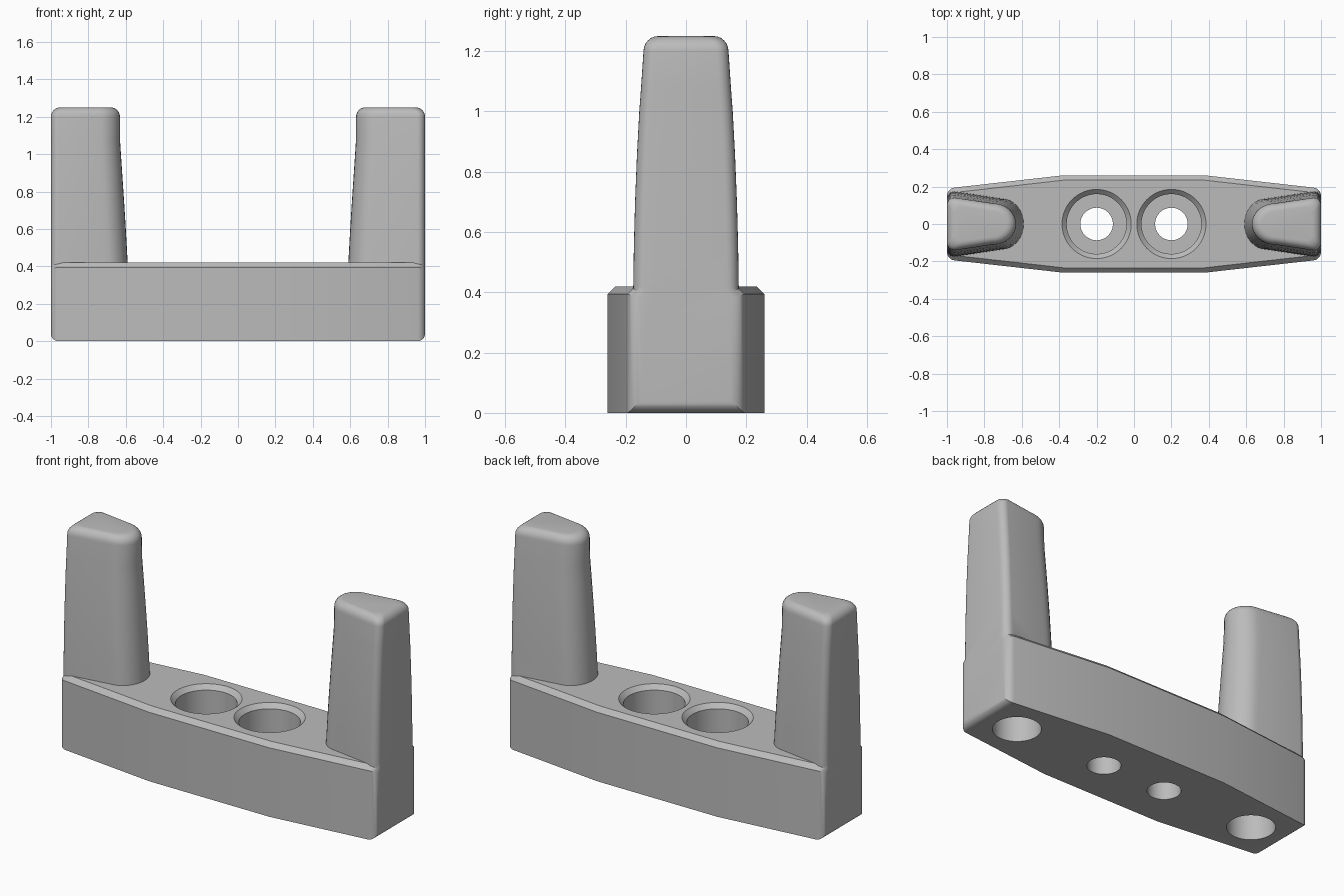
import bpy
import bmesh
from math import sin, cos, pi, radians

default = bpy.data.objects.get("Cube")
if default:
    bpy.data.objects.remove(default, do_unlink=True)

grey = bpy.data.materials.new("plain grey")
grey.use_nodes = True
colour = (0.5, 0.5, 0.5, 1)
grey.diffuse_color = colour
grey.node_tree.nodes["Principled BSDF"].inputs["Base Color"].default_value = colour


def add_object(name, bm):
    bmesh.ops.recalc_face_normals(bm, faces=bm.faces)
    mesh = bpy.data.meshes.new(name)
    bm.to_mesh(mesh)
    bm.free()
    mesh.materials.append(grey)
    obj = bpy.data.objects.new(name, mesh)
    bpy.context.collection.objects.link(obj)
    return obj


def loft(name, rows):
    """Skin equal-length closed rings of points and cap both ends."""
    bm = bmesh.new()
    rings = [[bm.verts.new(p) for p in row] for row in rows]
    n = len(rings[0])
    for a, b in zip(rings, rings[1:]):
        for i in range(n):
            j = (i + 1) % n
            bm.faces.new((a[i], a[j], b[j], b[i]))
    bm.faces.new(rings[0])
    bm.faces.new(rings[-1])
    return add_object(name, bm)


def combine(target, other, operation):
    mod = target.modifiers.new("combine", "BOOLEAN")
    mod.operation = operation
    mod.solver = "EXACT"
    mod.object = other
    bpy.context.view_layer.objects.active = target
    bpy.ops.object.modifier_apply(modifier=mod.name)
    bpy.data.objects.remove(other, do_unlink=True)


# Base: eight-sided block with chamfered long top edges and rounded ends
TOP = 0.42


def make_base():
    half = [(-1, 0.19), (-0.38, 0.26), (0.38, 0.26), (1, 0.19)]
    outline = half + [(-x, -y) for x, y in half]
    bm = bmesh.new()
    low = bm.faces.new([bm.verts.new((x, y, 0)) for x, y in outline])
    high = bmesh.ops.extrude_face_region(bm, geom=[low], use_keep_orig=True)["geom"]
    for v in high:
        if isinstance(v, bmesh.types.BMVert):
            v.co.z = TOP
    bmesh.ops.recalc_face_normals(bm, faces=bm.faces)

    def at_end(e):
        return all(abs(v.co.x) > 0.999 for v in e.verts) and e.verts[0].co.x * e.verts[1].co.x > 0

    def on_top(e):
        return all(v.co.z > TOP - 0.001 for v in e.verts)

    bmesh.ops.bevel(bm, geom=[e for e in bm.edges if on_top(e) and not at_end(e)],
                    offset=0.026, segments=1, affect="EDGES")
    bmesh.ops.bevel(bm, geom=[e for e in bm.edges if at_end(e) and not on_top(e)],
                    offset=0.04, segments=6, profile=0.5, affect="EDGES")
    return add_object("holder_body", bm)


# Post section: flat outer end with rounded corners, tapering to a round nose
def section(side, z, width, inner, inset=0.0):
    w, tip, outer, r = width - inset, inner + inset, 1 - inset, 0.04
    nose_w, nose_l = w * 0.78, 0.12 - inset * 0.6
    pts = []
    for i in range(7):
        a = pi / 2 * i / 6
        pts.append((outer - r + r * cos(a), w - r + r * sin(a)))
    for i in range(17):
        a = pi / 2 + pi * i / 16
        pts.append((tip + nose_l + nose_l * cos(a), nose_w * sin(a)))
    for i in range(7):
        a = -pi / 2 + pi / 2 * i / 6
        pts.append((outer - r + r * cos(a), -w + r + r * sin(a)))
    return [(side * x, y, z) for x, y in pts]


def make_post(side):
    heights = [(0.3, 0.176, 0.585), (0.42, 0.175, 0.59), (0.55, 0.173, 0.597),
               (0.7, 0.169, 0.606), (0.85, 0.163, 0.616), (1.0, 0.155, 0.626),
               (1.08, 0.149, 0.631), (1.2, 0.141, 0.631)]
    rows = [section(side, z, w, x) for z, w, x in heights]
    r = 0.05
    for i in range(1, 7):
        a = pi / 2 * i / 6
        rows.append(section(side, 1.2 + r * sin(a), 0.141, 0.631, r * (1 - cos(a))))
    return loft("post", rows)


def lathe_cutter(x, profile, n=64):
    rows = [[(x + r * cos(2 * pi * i / n), r * sin(2 * pi * i / n), z) for i in range(n)]
            for r, z in profile]
    cutter = loft("hole_cutter", rows)
    cutter.hide_render = True
    return cutter


body = make_base()
for side in (-1, 1):
    combine(body, make_post(side), "UNION")

# Screw holes with wide chamfered recesses, and blind sockets under the posts
screw_hole = [(0.087, -0.1), (0.087, 0.14), (0.16, 0.14), (0.16, 0.395), (0.195, 0.43)]
socket = [(0.125, -0.1), (0.125, 0.6)]
for side in (-1, 1):
    combine(body, lathe_cutter(side * 0.2, screw_hole), "DIFFERENCE")
    combine(body, lathe_cutter(side * 0.78, socket), "DIFFERENCE")

bpy.ops.object.select_all(action="DESELECT")
body.select_set(True)
bpy.context.view_layer.objects.active = body
bpy.ops.object.shade_smooth_by_angle(angle=radians(30))
